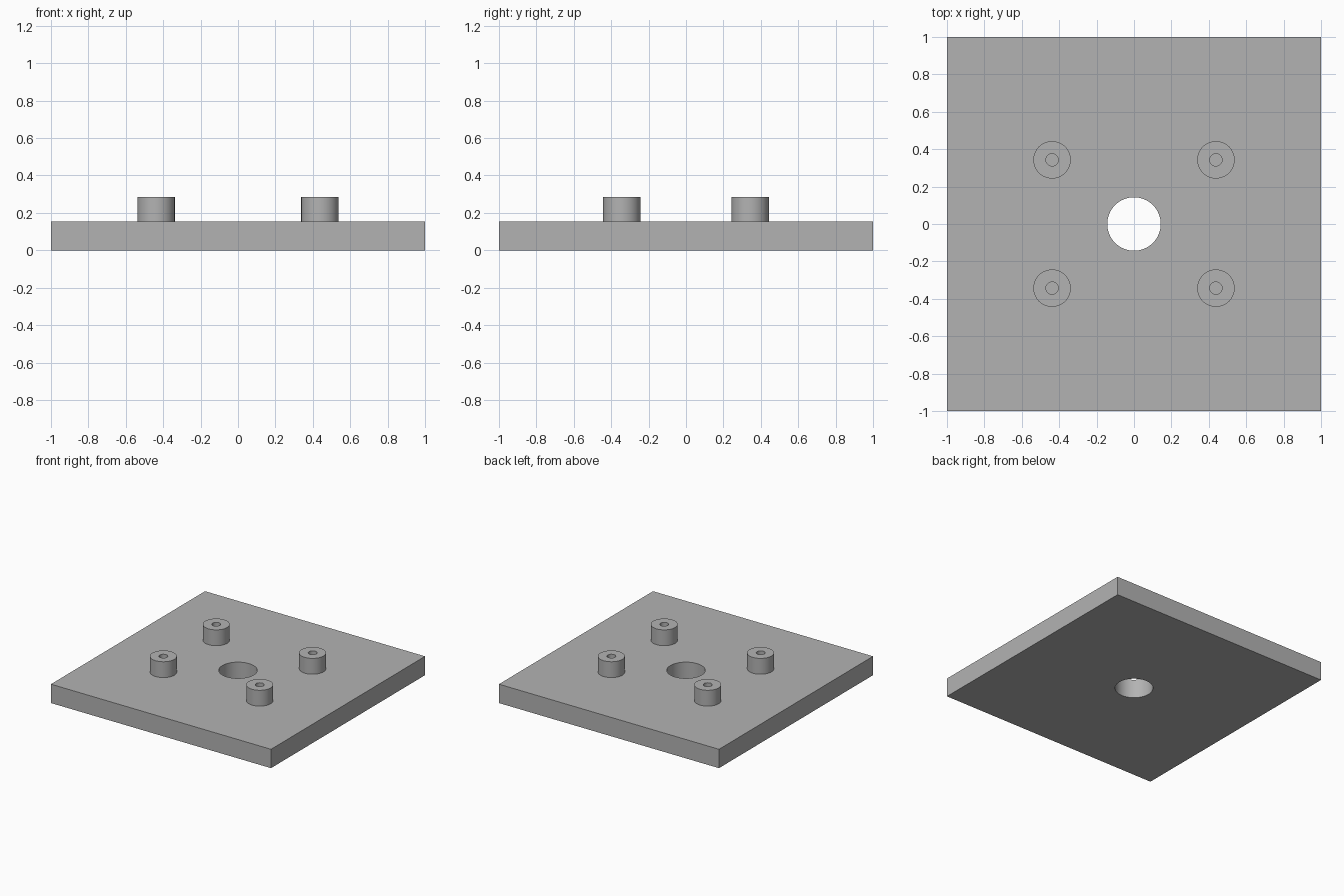
import bpy
import bmesh
import math

PLATE_TOP = 0.155
BOSS_TOP = 0.285
SEGMENTS = 64

cube = bpy.data.objects.get("Cube")
if cube:
    bpy.data.objects.remove(cube, do_unlink=True)

# Single plain grey
grey = bpy.data.materials.new("plain grey")
grey.use_nodes = True
colour = (0.45, 0.45, 0.45, 1)
grey.diffuse_color = colour
grey.node_tree.nodes["Principled BSDF"].inputs["Base Color"].default_value = colour


def ring(bm, radius, z, count=SEGMENTS, turn=0.0):
    angles = [turn + math.tau * i / count for i in range(count)]
    verts = [bm.verts.new((radius * math.cos(a), radius * math.sin(a), z)) for a in angles]
    return [bm.edges.new((verts[i - 1], verts[i])) for i in range(count)]


def finish(bm, name, location=(0, 0, 0)):
    bmesh.ops.recalc_face_normals(bm, faces=bm.faces)
    mesh = bpy.data.meshes.new(name)
    bm.to_mesh(mesh)
    bm.free()
    mesh.materials.append(grey)
    obj = bpy.data.objects.new(name, mesh)
    obj.location = location
    bpy.context.collection.objects.link(obj)
    bpy.ops.object.select_all(action='DESELECT')
    obj.select_set(True)
    bpy.context.view_layer.objects.active = obj
    bpy.ops.object.shade_smooth_by_angle(angle=math.radians(30))
    return obj


# Square plate with a round through hole
bm = bmesh.new()
outline = ring(bm, math.sqrt(2), 0, 4, math.pi / 4) + ring(bm, 0.143, 0)
bmesh.ops.triangle_fill(bm, edges=outline, use_beauty=True)
raised = bmesh.ops.extrude_face_region(bm, geom=bm.faces[:], use_keep_orig=True)
top = [v for v in raised["geom"] if isinstance(v, bmesh.types.BMVert)]
bmesh.ops.translate(bm, verts=top, vec=(0, 0, PLATE_TOP))
finish(bm, "base_plate")


# Hollow standoff; the plate closes the bottom of its bore
def standoff(name, x, y):
    bm = bmesh.new()
    profile = [(0.1, PLATE_TOP), (0.1, BOSS_TOP), (0.033, BOSS_TOP), (0.033, PLATE_TOP)]
    loops = [ring(bm, r, z) for r, z in profile]
    for lower, upper in zip(loops, loops[1:]):
        bmesh.ops.bridge_loops(bm, edges=lower + upper)
    finish(bm, name, (x, y, 0))


for side, x in (("left", 0.438), ("right", -0.438)):
    for end, y in (("front", -0.343), ("back", 0.343)):
        standoff(f"{end}_{side}_standoff", x, y)
